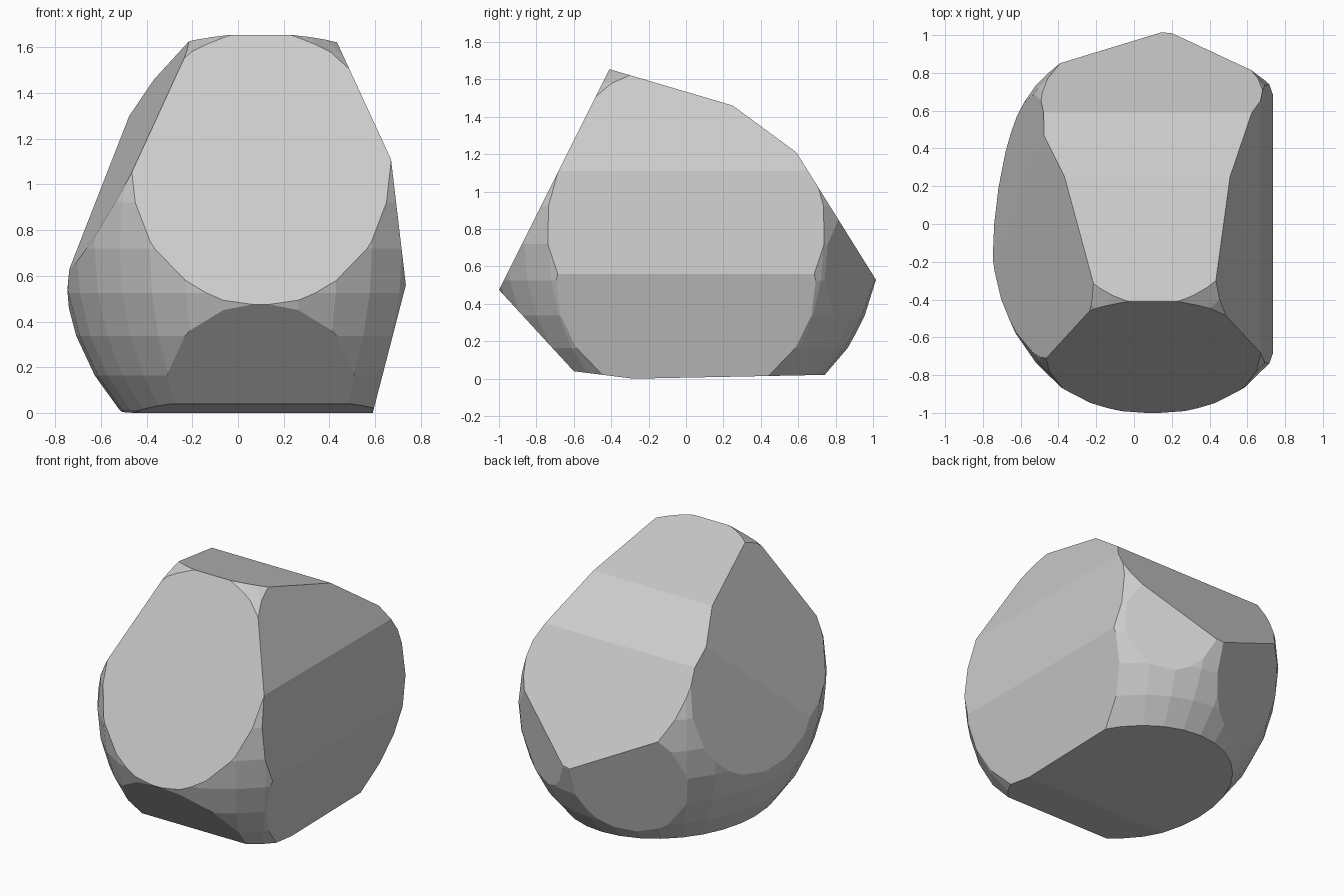
import bpy, bmesh
from mathutils import Vector, Matrix

if "Cube" in bpy.data.objects:
    bpy.data.objects.remove(bpy.data.objects["Cube"])

# Rounded boulder body: stretched sphere, slightly taller in its upper half
bm = bmesh.new()
bmesh.ops.create_uvsphere(
    bm, u_segments=32, v_segments=16, radius=1.0,
    matrix=Matrix.Translation((0.1, 0, 0.72)) @ Matrix.Diagonal((0.875, 1.04, 1.0, 1)))
for v in bm.verts:
    if v.co.z > 0.72:
        v.co.z = 0.72 + (v.co.z - 0.72) * 1.035


def chip(point, normal):
    """Slice off everything beyond a plane and cap it with a flat face."""
    bmesh.ops.bisect_plane(
        bm, geom=bm.verts[:] + bm.edges[:] + bm.faces[:], dist=1e-5,
        plane_co=Vector(point), plane_no=Vector(normal).normalized(),
        clear_outer=True)
    bmesh.ops.holes_fill(bm, edges=[e for e in bm.edges if e.is_boundary], sides=0)


# Chipped flat faces: point on the face, outward direction
CHIPS = [
    ((0, -0.41, 1.655), (0, -2, 1)),               # front slope
    ((0, -0.41, 1.655), (0, 0.295, 1)),            # top
    ((0, 0.25, 1.46), (0, 0.735, 1)),              # back shoulder
    ((0, 0.59, 1.21), (0, 1.6, 1)),                # back slope
    ((0, -1.0, 0.475), (0, -0.435, -0.40)),        # front undercut
    ((0.43, 0, 1.63), (0.52, 0, 0.24)),            # right side, upper
    ((0.67, 0, 1.11), (0.55, 0, 0.065)),           # right side, middle
    ((0.735, 0, 0.56), (0.56, 0, -0.145)),         # right side, lower
    ((-0.22, -0.3, 1.62), (-1, -0.118, 0.518)),    # left side, upper
    ((-0.735, 0, 0.48), (-1, 0.15, 0.23)),         # left side, lower
    ((0.1, 1.0, 0.55), (-0.40, 0.88, -0.27)),      # back left
    ((0.24, 0.99, 0.55), (0.48, 0.87, -0.1)),      # back right
    ((0, -0.28, 0.0), (0, -0.125, -1)),            # base, front
    ((0, -0.28, 0.0), (0, 0.02, -1)),              # base
]
for point, normal in CHIPS:
    chip(point, normal)

bmesh.ops.remove_doubles(bm, verts=bm.verts[:], dist=0.002)
bmesh.ops.recalc_face_normals(bm, faces=bm.faces[:])

mesh = bpy.data.meshes.new("boulder")
bm.to_mesh(mesh)
bm.free()
boulder = bpy.data.objects.new("boulder", mesh)
bpy.context.collection.objects.link(boulder)
